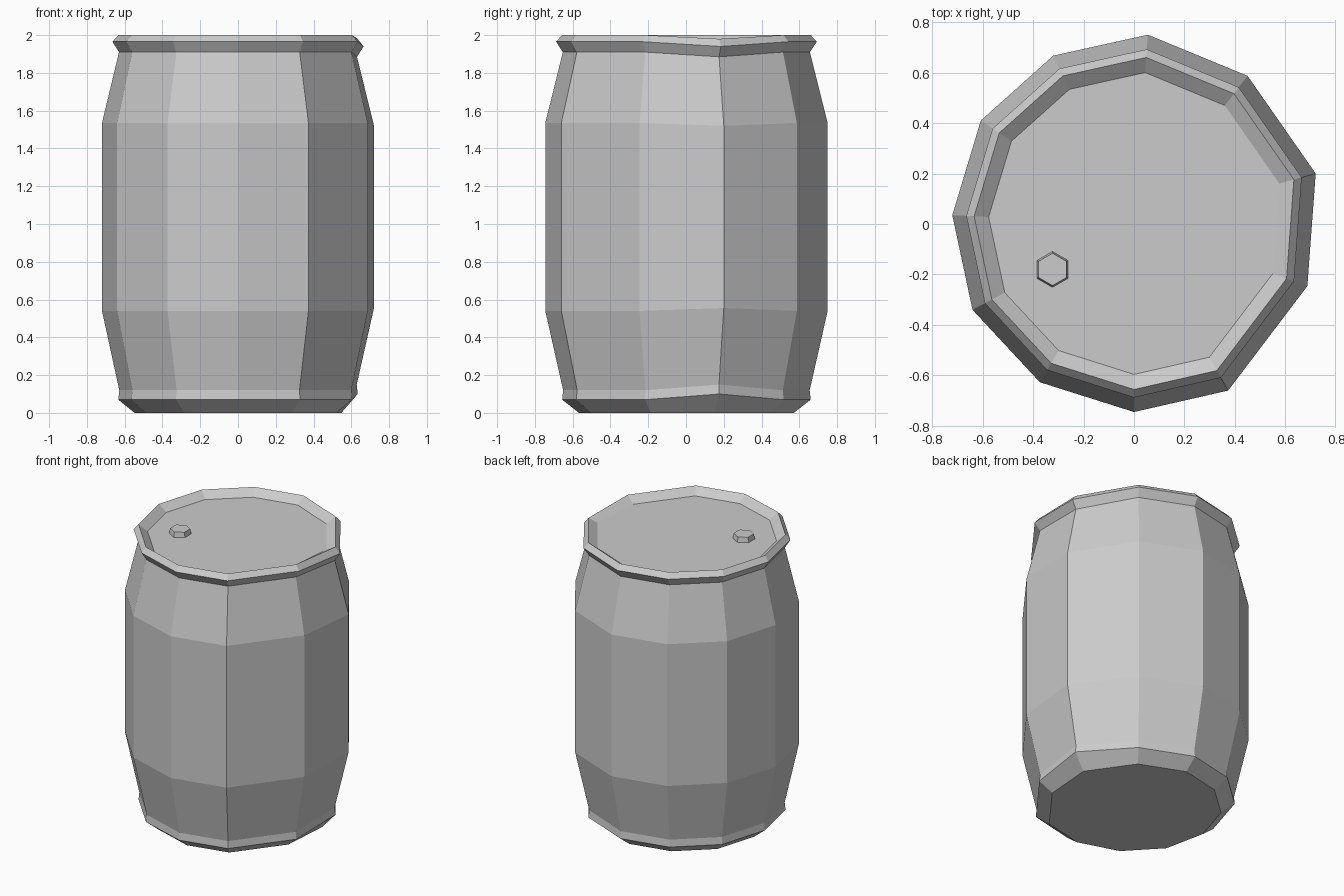
import bpy, bmesh
from math import cos, sin, pi

if "Cube" in bpy.data.objects:
    bpy.data.objects.remove(bpy.data.objects["Cube"])


def loft(name, rings):
    """Skin a stack of equal-length rings and cap both ends."""
    bm = bmesh.new()
    loops = [[bm.verts.new(p) for p in ring] for ring in rings]
    n = len(loops[0])
    for a, b in zip(loops, loops[1:]):
        for i in range(n):
            j = (i + 1) % n
            bm.faces.new((a[i], a[j], b[j], b[i]))
    bm.faces.new(loops[0][::-1])
    bm.faces.new(loops[-1])
    bmesh.ops.recalc_face_normals(bm, faces=bm.faces)
    mesh = bpy.data.meshes.new(name)
    bm.to_mesh(mesh)
    bm.free()
    obj = bpy.data.objects.new(name, mesh)
    bpy.context.collection.objects.link(obj)
    return obj


# Barrel: uneven eleven-sided outline, counter-clockwise
outline = [(0.72, 0.20), (0.45, 0.587), (0.055, 0.75), (-0.32, 0.667),
           (-0.607, 0.41), (-0.72, 0.035), (-0.64, -0.34), (-0.373, -0.627),
           (0.0, -0.745), (0.373, -0.66), (0.687, -0.246)]

# (height, scale, height shift of the dented first corner)
profile = [(0.0, 0.76, 0.0), (0.07, 0.88, 0.03), (0.12, 0.873, 0.03),
           (0.54, 1.0, 0.015), (1.535, 1.0, -0.015), (1.91, 0.875, -0.025),
           (1.965, 0.923, -0.025), (2.0, 0.88, -0.02), (1.955, 0.80, 0.0)]

loft("barrel", [[(x * s, y * s, z + (dent if i == 0 else 0))
                 for i, (x, y) in enumerate(outline)]
                for z, s, dent in profile])

# Bung: small tapered hexagonal plug on the lid
loft("bung", [[(-0.323 + r * cos(pi / 6 + k * pi / 3),
                -0.18 + r * sin(pi / 6 + k * pi / 3), z) for k in range(6)]
              for z, r in [(1.95, 0.072), (1.99, 0.064)]])
